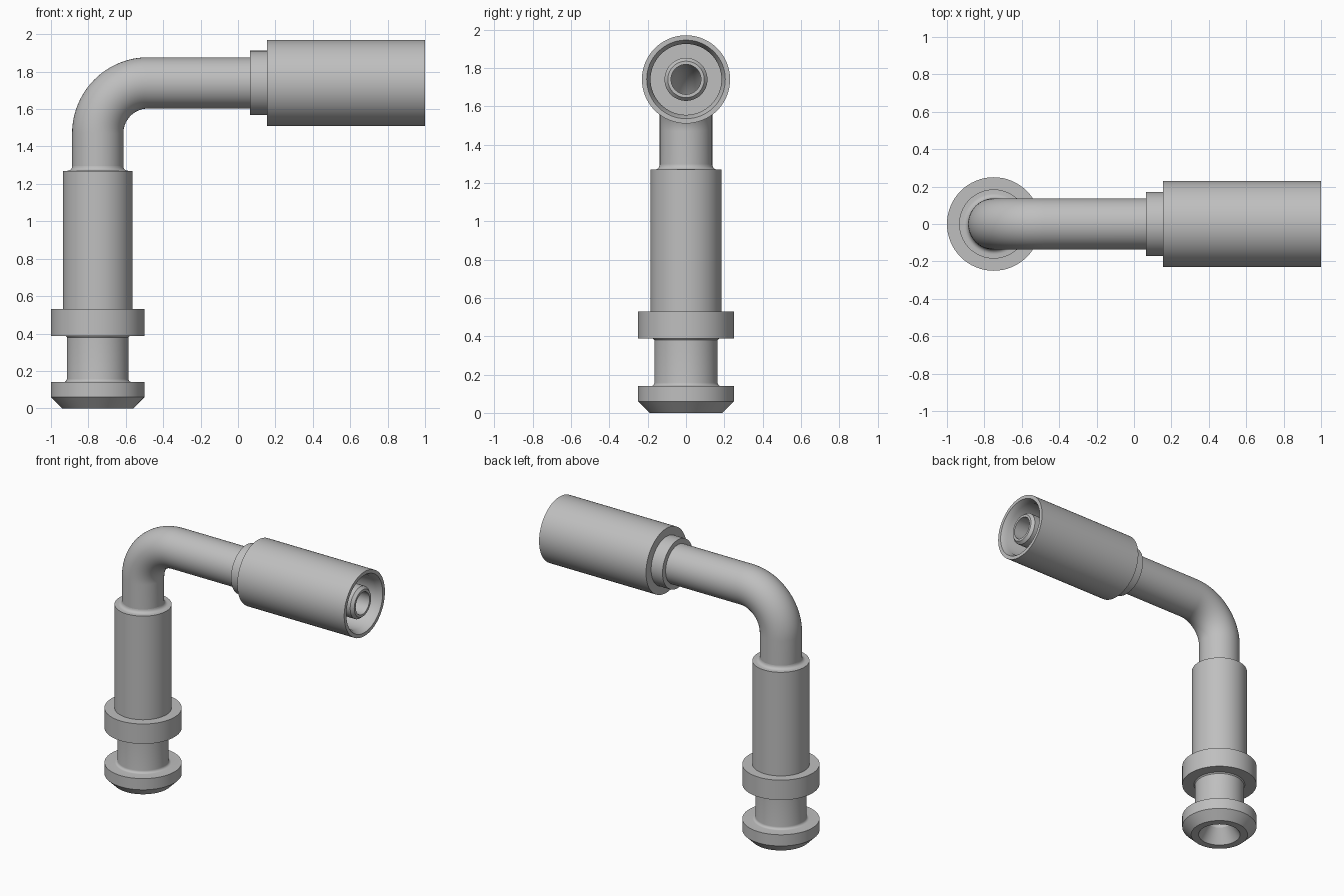
import bpy, bmesh, math
from mathutils import Vector

if "Cube" in bpy.data.objects:
    bpy.data.objects.remove(bpy.data.objects["Cube"])

SEG = 64
AXIS_X, PIPE_Z = -0.75, 1.74      # stem axis and hose axis
BEND = 0.27                       # bend centreline radius
PIPE_R, BORE_R = 0.137, 0.078

steel = bpy.data.materials.new("steel grey")
steel.diffuse_color = (0.52, 0.52, 0.52, 1)
steel.use_nodes = True
steel.node_tree.nodes["Principled BSDF"].inputs["Base Color"].default_value = steel.diffuse_color


def loft(name, rings):
    """Closed skin through rings of (centre, tilt, radius); tilt 0 faces up, 90 deg faces +x."""
    bm = bmesh.new()
    loops = []
    for centre, tilt, r in rings:
        side = Vector((math.cos(tilt), 0, -math.sin(tilt)))
        loop = []
        for i in range(SEG):
            a = 2 * math.pi * i / SEG
            loop.append(bm.verts.new(Vector(centre) + r * (side * math.cos(a) + Vector((0, math.sin(a), 0)))))
        loops.append(loop)
    for k, low in enumerate(loops):
        high = loops[(k + 1) % len(loops)]
        for i in range(SEG):
            j = (i + 1) % SEG
            bm.faces.new((low[i], low[j], high[j], high[i]))
    bmesh.ops.recalc_face_normals(bm, faces=bm.faces)
    mesh = bpy.data.meshes.new(name)
    bm.to_mesh(mesh)
    bm.free()
    obj = bpy.data.objects.new(name, mesh)
    bpy.context.collection.objects.link(obj)
    mesh.materials.append(steel)
    bpy.ops.object.select_all(action='DESELECT')
    obj.select_set(True)
    bpy.context.view_layer.objects.active = obj
    bpy.ops.object.shade_smooth_by_angle(angle=math.radians(30))
    return obj


def fillet(r, h, size, r_sign, h_sign, steps=5):
    """Concave quarter round around the inner corner (r, h)."""
    pts = []
    for i in range(steps + 1):
        a = math.pi / 2 * i / steps
        pts.append((r + r_sign * size * (1 - math.sin(a)), h + h_sign * size * (1 - math.cos(a))))
    return pts


# Plug stem: chamfered foot, groove, collar, long barrel, countersunk bore
stem = [(0.14, 0), (0.19, 0), (0.25, 0.06), (0.25, 0.14)]
stem += fillet(0.165, 0.14, 0.018, 1, 1)
stem += [(0.165, 0.38), (0.172, 0.388), (0.25, 0.388), (0.25, 0.53), (0.185, 0.53), (0.185, 1.27)]
stem += fillet(PIPE_R, 1.27, 0.025, 1, 1)
stem += [(BORE_R, 1.295), (BORE_R, 0.10)]
loft("plug_stem", [((AXIS_X, 0, h), 0, r) for r, h in stem])

# Elbow tube: straight rise, quarter bend, straight run, hollow
path = [((AXIS_X, 0, 1.295), 0)]
for i in range(25):
    a = math.pi / 2 * i / 24
    path.append(((AXIS_X + BEND * (1 - math.cos(a)), 0, PIPE_Z - BEND * (1 - math.sin(a))), a))
path.append(((0.065, 0, PIPE_Z), math.pi / 2))
loft("elbow_tube", [(c, a, PIPE_R) for c, a in path] + [(c, a, BORE_R) for c, a in reversed(path)])

# Hose end: neck ring and crimp sleeve around an inner nipple
hose = [(BORE_R, 0.065), (0.172, 0.065), (0.172, 0.155), (0.23, 0.155), (0.23, 1.0), (0.205, 1.0),
        (0.185, 0.96), (0.185, 0.25), (0.112, 0.25), (0.112, 0.965), (0.095, 0.985), (BORE_R, 0.985)]
loft("hose_end", [((h, 0, PIPE_Z), math.pi / 2, r) for r, h in hose])
